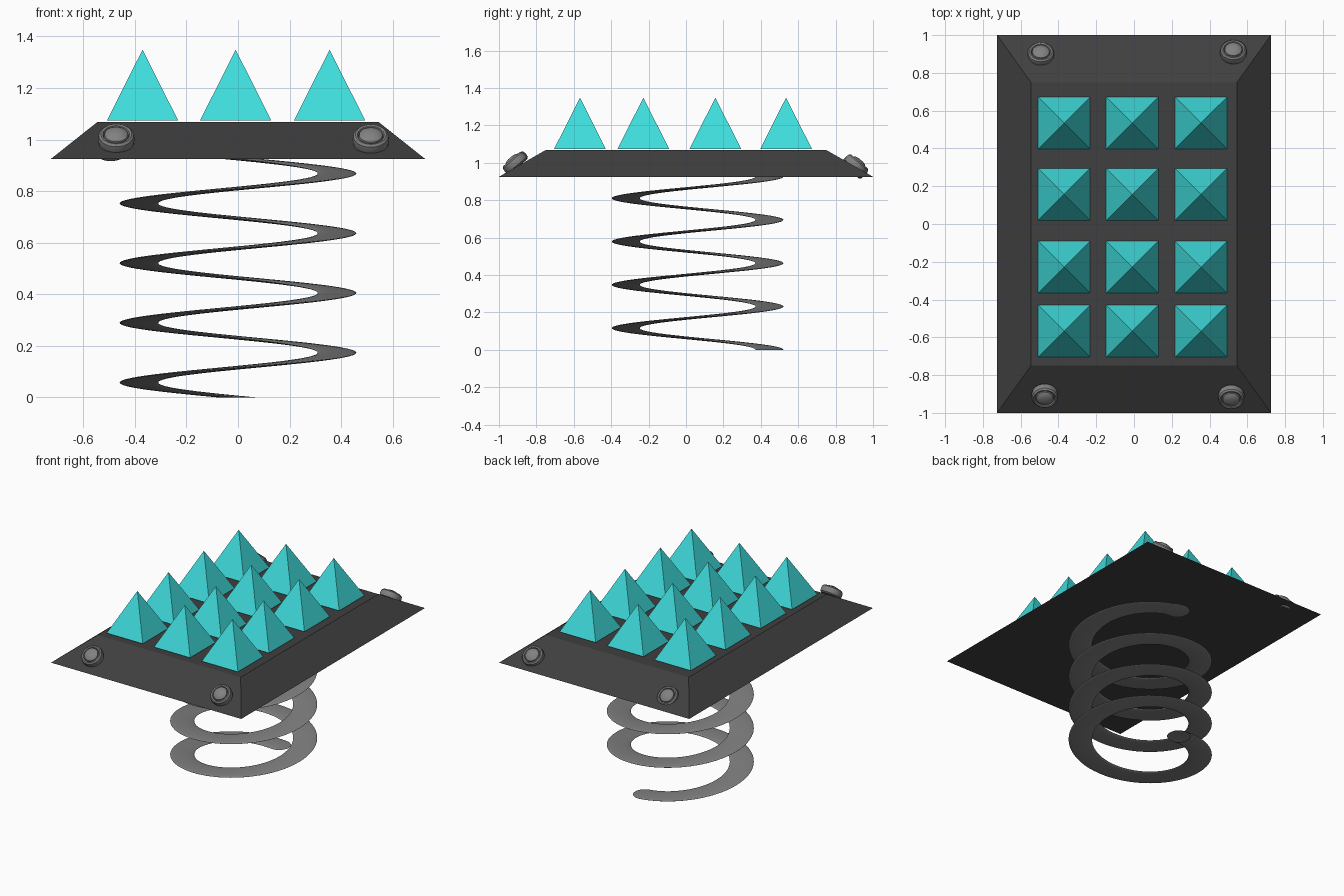
import bpy, bmesh
from math import pi, sin, cos, radians

if "Cube" in bpy.data.objects:
    bpy.data.objects.remove(bpy.data.objects["Cube"])


def material(name, rgb):
    m = bpy.data.materials.new(name)
    m.diffuse_color = (*rgb, 1)
    m.use_nodes = True
    m.node_tree.nodes["Principled BSDF"].inputs["Base Color"].default_value = m.diffuse_color
    return m


dark = material("dark_metal", (0.05, 0.05, 0.05))
steel = material("steel", (0.22, 0.22, 0.22))
cyan = material("cyan", (0.05, 0.72, 0.72))


def mesh_object(name, verts, faces, mat, smooth=False):
    me = bpy.data.meshes.new(name)
    me.from_pydata(verts, [], faces)
    bm = bmesh.new()
    bm.from_mesh(me)
    bmesh.ops.recalc_face_normals(bm, faces=bm.faces)
    bm.to_mesh(me)
    bm.free()
    me.materials.append(mat)
    ob = bpy.data.objects.new(name, me)
    bpy.context.collection.objects.link(ob)
    if smooth:
        bpy.ops.object.select_all(action='DESELECT')
        ob.select_set(True)
        bpy.context.view_layer.objects.active = ob
        bpy.ops.object.shade_smooth_by_angle(angle=radians(35))
    return ob


CORNERS = [(-1, -1), (1, -1), (1, 1), (-1, 1)]

# Sloped base plate
plate = [(0.725 * x, y, 0.925) for x, y in CORNERS]
plate += [(0.545 * x, 0.75 * y, 1.068) for x, y in CORNERS]
sides = [(i, (i + 1) % 4, (i + 1) % 4 + 4, i + 4) for i in range(4)]
mesh_object("plate", plate, [(3, 2, 1, 0), (4, 5, 6, 7)] + sides, dark)

# Grid of pyramid spikes
for cx in (-0.37, -0.009, 0.355):
    for cy in (-0.567, -0.228, 0.157, 0.535):
        v = [(cx + 0.138 * x, cy + 0.138 * y, 1.074) for x, y in CORNERS]
        v.append((cx, cy, 1.348))
        mesh_object("spike", v, [(3, 2, 1, 0)] + [(i, (i + 1) % 4, 4) for i in range(4)], cyan)

# Spring: a flat circle swept along four helical turns
SIDES, STEPS, TURNS = 24, 256, 4
verts, faces = [], []
for s in range(STEPS + 1):
    a = 2 * pi * TURNS * s / STEPS
    for k in range(SIDES):
        t = 2 * pi * k / SIDES
        x, y = 0.075 * cos(t), 0.384 + 0.075 * sin(t)
        verts.append((x * cos(a) - y * sin(a), 0.062 + x * sin(a) + y * cos(a), 0.926 * s / STEPS))
for s in range(STEPS):
    for k in range(SIDES):
        n = (k + 1) % SIDES
        faces.append((s * SIDES + k, s * SIDES + n, (s + 1) * SIDES + n, (s + 1) * SIDES + k))
mesh_object("spring", verts, faces, steel, True)

# Bolts: lathed rim with a domed centre, tilted on the end slopes
PROFILE = [(0.058, -0.03), (0.068, -0.022), (0.071, -0.005), (0.068, 0.014), (0.06, 0.022),
           (0.052, 0.02), (0.048, 0.01), (0.045, 0.02), (0.032, 0.029), (0.016, 0.033)]


def bolt(x, y, z, tilt):
    n, m = 32, len(PROFILE)
    v = [(r * cos(2 * pi * k / n), r * sin(2 * pi * k / n), h) for r, h in PROFILE for k in range(n)]
    f = [(i * n + k, i * n + (k + 1) % n, (i + 1) * n + (k + 1) % n, (i + 1) * n + k)
         for i in range(m - 1) for k in range(n)]
    f += [tuple(range(n)), tuple(range((m - 1) * n, m * n))]
    ob = mesh_object("bolt", v, f, steel, True)
    ob.location = (x, y, z)
    ob.rotation_euler = (radians(tilt), 0, 0)


bolt(-0.472, -0.912, 1.005, 40)
bolt(0.515, -0.918, 1.003, 40)
bolt(-0.493, 0.9, 0.978, -42)
bolt(0.526, 0.913, 0.99, -40)
